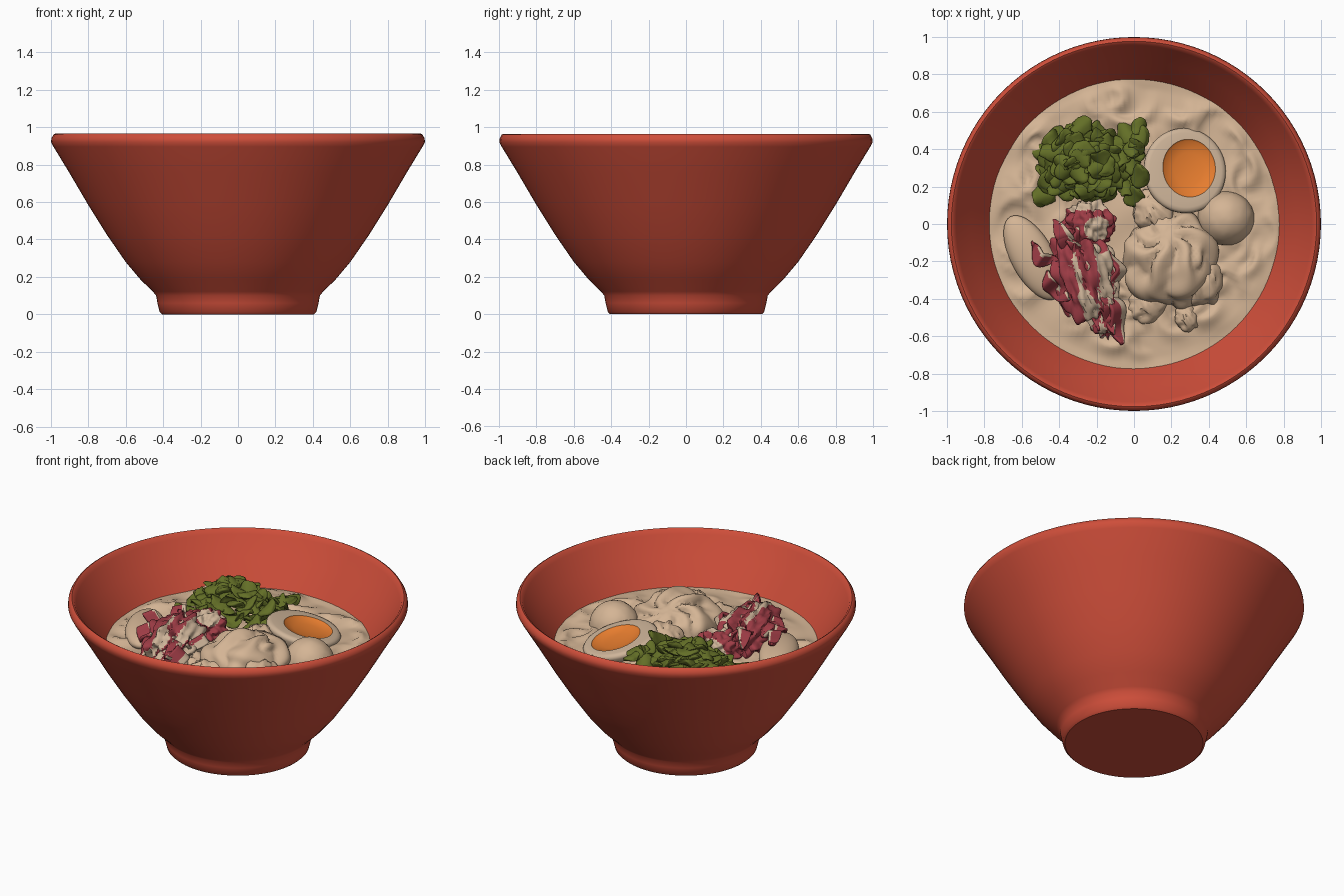
import bpy, bmesh, math, random
from mathutils import Vector, Matrix, Euler, noise

if "Cube" in bpy.data.objects:
    bpy.data.objects.remove(bpy.data.objects["Cube"])
random.seed(4)
rand = random.uniform


def material(name, rgb):
    m = bpy.data.materials.new(name)
    m.use_nodes = True
    m.diffuse_color = (*rgb, 1)
    m.node_tree.nodes["Principled BSDF"].inputs["Base Color"].default_value = (*rgb, 1)
    return m


red = material("bowl red", (0.62, 0.076, 0.042))
broth = material("noodle beige", (0.66, 0.46, 0.30))
pale = material("pale cream", (0.62, 0.46, 0.32))
green = material("leaf green", (0.125, 0.158, 0.020))
orange = material("yolk orange", (0.80, 0.205, 0.028))
meat = material("meat red", (0.34, 0.045, 0.06))


def finish(name, bm, mats, angle=40):
    bmesh.ops.recalc_face_normals(bm, faces=bm.faces)
    me = bpy.data.meshes.new(name)
    bm.to_mesh(me)
    bm.free()
    for m in mats:
        me.materials.append(m)
    me.shade_smooth()
    me.set_sharp_from_angle(angle=math.radians(angle))
    ob = bpy.data.objects.new(name, me)
    bpy.context.collection.objects.link(ob)
    return ob


def lathe(name, profile, mats, steps=96, pick=lambda radius, z: 0):
    bm = bmesh.new()
    vs = [bm.verts.new((r, 0, z)) for r, z in profile]
    es = [bm.edges.new(p) for p in zip(vs, vs[1:])]
    bmesh.ops.spin(bm, geom=vs + es, cent=(0, 0, 0), axis=(0, 0, 1),
                   angle=math.tau, steps=steps, use_duplicate=False)
    bmesh.ops.remove_doubles(bm, verts=bm.verts, dist=0.0005)
    for f in bm.faces:
        c = f.calc_center_median()
        f.material_index = pick(c.xy.length, c.z)
    return finish(name, bm, mats)


def blob(name, loc, radii, mats, rot=0, detail=4, shape=None, pick=None, angle=60):
    """Ellipsoid whose unit sphere points can be reshaped and coloured by rule."""
    bm = bmesh.new()
    bmesh.ops.create_icosphere(bm, subdivisions=detail, radius=1)
    if pick:
        for f in bm.faces:
            f.material_index = pick(f.calc_center_median())
    for v in bm.verts:
        p = shape(v.co.copy()) if shape else v.co
        v.co = Vector([a * b for a, b in zip(p, radii)])
    bm.transform(Matrix.Translation(loc) @ Matrix.Rotation(rot, 4, 'Z'))
    return finish(name, bm, mats, angle)


# Bowl with foot, flared wall and rounded rim
lathe("bowl", [(0, 0), (.405, 0), (.418, .012), (.43, .06), (.437, .1), (.455, .122),
               (.52, .185), (.6, .28), (.7, .425), (.8, .585), (.9, .755), (.985, .895),
               (.998, .92), (.996, .94), (.985, .96), (.975, .965), (.963, .958),
               (.95, .935), (.87, .82), (.785, .69), (.7, .56), (.5, .32), (0, .2)], [red])

# Soup surface with soft crescent noodle ridges
soup = lathe("soup", [(0, .672)] + [(.78 * i / 60, .672) for i in range(1, 61)], [broth], 160)
arcs = []
for i in range(60):
    a, d = i * 2.4, .70 * math.sqrt(rand(.2, 1))
    arcs.append((Vector((d * math.cos(a), d * math.sin(a))), rand(.05, .13), rand(0, 6.3), rand(.02, .045)))
for v in soup.data.vertices:
    p = v.co.xy
    h = 0
    for centre, r, facing, height in arcs:
        q = p - centre
        dist = q.length
        if dist < r + .08:
            reach = max(0, .3 + .7 * math.cos(math.atan2(q.y, q.x) - facing))
            width = .045 if dist > r else .022
            h = max(h, height * reach * math.exp(-((dist - r) / width) ** 2))
    v.co.z += (h + .02 * noise.noise(v.co * 5)) * min(1, (.785 - p.length) / .06)

# Halved egg, cut side up and slightly tilted, with an off-centre yolk
egg = lathe("egg_half", [(0, -.17), (.08, -.162), (.15, -.13), (.2, -.075), (.222, -.03),
                         (.222, -.016), (.212, -.004), (.195, 0), (.143, 0), (.135, -.008),
                         (.08, -.022), (0, -.028)],
            [pale, orange], 64, lambda r, z: int(r < .142 and z > -.03))
for v in egg.data.vertices:
    if v.co.xy.length < .15 and v.co.z > -.03:
        v.co = (v.co.x + .02, v.co.y * 1.06 + .01, v.co.z)
egg.location = (.275, .288, .745)
egg.rotation_euler = Euler((math.radians(-9), math.radians(11), 0))
egg.scale.y = 1.03

# Round fish ball
blob("fish_ball", (.49, .03, .665), (.152, .145, .15), [broth],
     shape=lambda p: p * (1 + .02 * noise.noise(p * 5)))


# Pleated dumpling gathered at one end, and its smaller neighbours
def pleats(p):
    swirl = math.atan2(p.y - .5, p.x + .3)
    reach = math.hypot(p.y - .5, p.x + .3)
    fold = abs(math.sin(4 * swirl + 1.2 * reach + 2 * noise.noise(p * 1.7)))
    top = max(0, p.z + .3)
    return p * (1 + .17 * top * (fold - .6) * min(1, reach * 2) + .14 * noise.noise(p * 1.8))


blob("dumpling", (.20, -.19, .675), (.25, .26, .18), [broth], rot=-.3, detail=5, shape=pleats)
blob("dumpling_top", (.11, .06, .69), (.11, .13, .10), [broth], rot=.5, shape=pleats)
blob("dumpling_side", (.36, -.31, .67), (.12, .13, .11), [broth], shape=pleats)
blob("small_dumpling", (.28, -.5, .68), (.06, .075, .06), [broth], rot=.4, shape=pleats)
blob("noodle_clump", (.08, -.42, .66), (.12, .1, .08), [broth], rot=.6, shape=pleats)

# Smooth bamboo slab leaning at the side
blob("bamboo_slice", (-.54, -.18, .685), (.115, .25, .065), [broth], rot=.5)


# Marbled meat: a ridged pile with loose shreds over it
def ridges(p):
    n = noise.noise(Vector((p.x * 5, p.y * 1.8, p.z * 3)))
    m = noise.noise(p * 4 + Vector((5, 0, 0)))
    return p * (1 + .28 * n + .18 * m)


def marbled(p):
    n = noise.noise(Vector((p.x * 2.6, p.y * 1.3, p.z * 2 + 7)))
    return int(n + .3 * noise.noise(p * 5) > .17 - .25 * p.x + .2 * p.y)


blob("meat_pile", (-.27, -.27, .69), (.17, .28, .15), [meat, pale], rot=.3, detail=5,
     shape=ridges, pick=marbled, angle=50)
blob("meat_chunk", (-.24, .0, .70), (.13, .12, .11), [meat, pale], detail=5, shape=ridges,
     pick=lambda p: int(math.hypot(p.x - .3, p.y + .2) < .5 or p.y > .6))
blob("meat_tail", (-.16, -.5, .69), (.08, .10, .08), [meat, pale], shape=ridges, pick=marbled)


def shred(loc, length, width, turn, tilt, fat):
    """Thin folded slice with a streak of fat along one edge."""
    bm = bmesh.new()
    bmesh.ops.create_grid(bm, x_segments=8, y_segments=20, size=.5)
    phase, bend = rand(0, 6), rand(-.12, .12)
    for f in bm.faces:
        c = f.calc_center_median()
        f.material_index = int(c.x + .1 * math.sin(7 * c.y + phase) > .5 - fat)
    for v in bm.verts:
        x, y = v.co.x, v.co.y
        taper = max(.15, 1 - (2 * abs(y)) ** 3)
        v.co = ((x * taper * width) + bend * y * y * 2, y * length,
                .025 * math.sin(9 * y + phase) - .22 * y * y * length)
    bm.transform(Matrix.Translation(loc) @ Euler((0, tilt, turn)).to_matrix().to_4x4())
    ob = finish("meat_shred", bm, [meat, pale])
    solid = ob.modifiers.new("thickness", 'SOLIDIFY')
    solid.thickness = .018


for i in range(14):
    t = i / 13
    side = rand(-1, 1)
    shred((-.33 + .16 * t + .09 * side, -.08 - .4 * t, .83 - .05 * abs(side) - .04 * t),
          rand(.16, .32), rand(.06, .11), rand(-.3, .7), side * .8, rand(.1, .4) + .15 * side)
shred((-.50, -.19, .79), .16, .08, 1.0, -.2, .1)
shred((-.43, -.35, .76), .2, .09, .7, -.4, .1)
shred((-.08, -.26, .76), .22, .07, 0, .8, .6)

# Chopped greens heaped as cupped leaves
bm = bmesh.new()
spots = []
for i in range(70):
    a, d = i * 2.4, math.sqrt((i + .5) / 70)
    spots.append((-.26 + .24 * d * math.cos(a), .325 + .18 * d * math.sin(a), .83 - .12 * d * d))
spots += [(rand(-.06, .03), rand(.16, .5), rand(.73, .79)) for i in range(10)]
spots += [(.03, .52, .77), (0, .15, .73), (-.48, .15, .72), (-.28, .52, .75)]
for x, y, z in spots:
    new = bmesh.ops.create_icosphere(bm, subdivisions=3, radius=1)["verts"]
    size, off = rand(.05, .072), rand(0, 50)
    place = (Matrix.Translation((x, y, z + rand(-.02, .02)))
             @ Euler((rand(-.6, .6), rand(-.6, .6), rand(0, 6))).to_matrix().to_4x4())
    for v in new:
        p = v.co.copy()
        edge = 1 + .3 * noise.noise(p * 1.6 + Vector((off, 0, 0)))
        p = Vector((p.x * edge, p.y * edge * .85, p.z * .32 + .3 * (p.x * p.x - p.y * p.y)))
        v.co = place @ (p * size)
finish("chopped_greens", bm, [green], 80)
